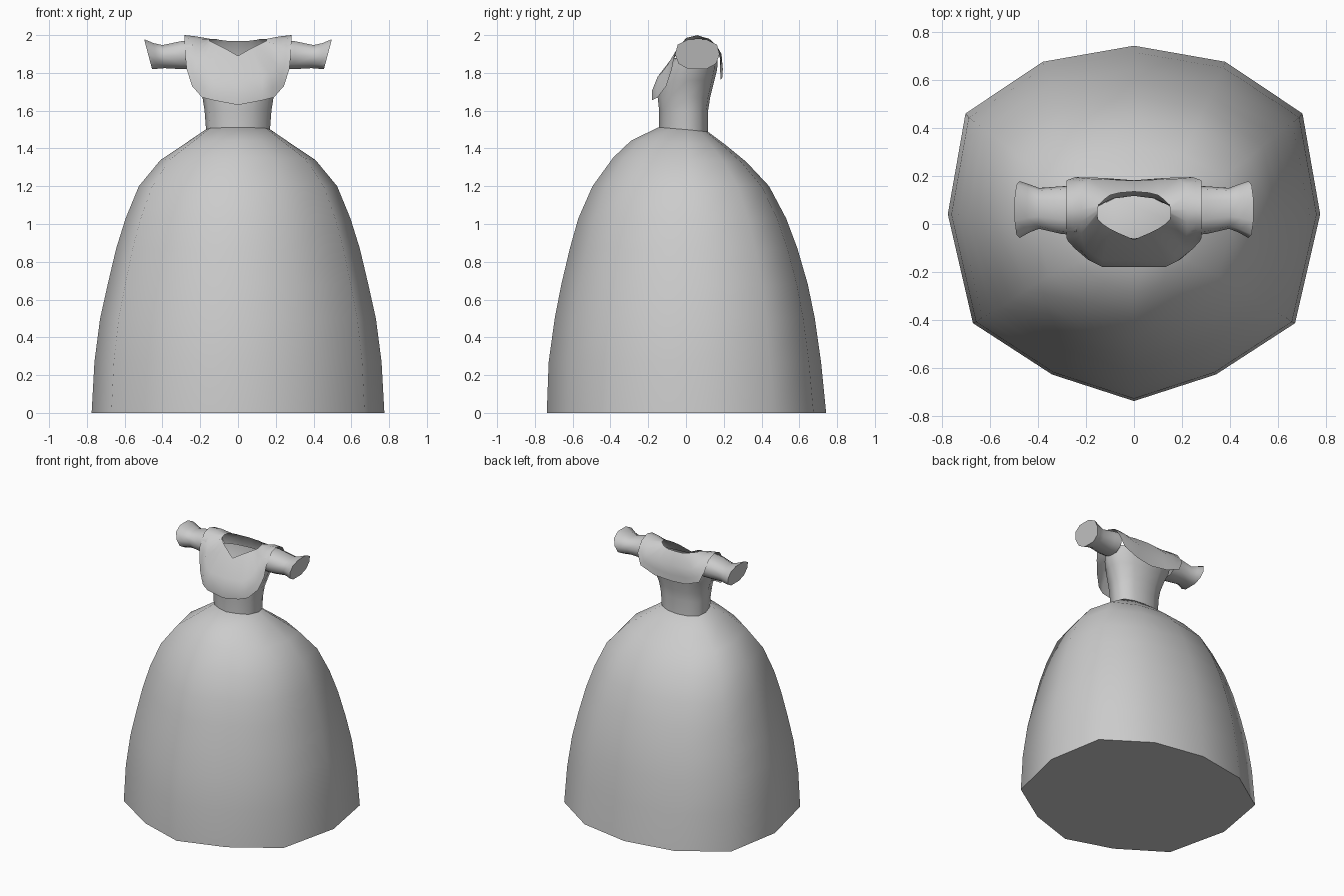
import bpy
import bmesh
import math

if "Cube" in bpy.data.objects:
    bpy.data.objects.remove(bpy.data.objects["Cube"])

# One plain cloth colour
cloth = bpy.data.materials.new("grey cloth")
cloth.use_nodes = True
GREY = (0.6, 0.6, 0.6, 1)
cloth.diffuse_color = GREY
cloth.node_tree.nodes["Principled BSDF"].inputs["Base Color"].default_value = GREY


def loft(name, rings, cap_start=False, cap_end=False):
    """Skin closed rings of equal length into one smooth part."""
    bm = bmesh.new()
    loops = [[bm.verts.new(p) for p in ring] for ring in rings]
    n = len(loops[0])
    for a, b in zip(loops, loops[1:]):
        for i in range(n):
            j = (i + 1) % n
            bm.faces.new((a[i], a[j], b[j], b[i]))
    if cap_start:
        bm.faces.new(loops[0][::-1])
    if cap_end:
        bm.faces.new(loops[-1])
    bmesh.ops.recalc_face_normals(bm, faces=bm.faces)
    mesh = bpy.data.meshes.new(name)
    bm.to_mesh(mesh)
    bm.free()
    mesh.materials.append(cloth)
    ob = bpy.data.objects.new(name, mesh)
    bpy.context.collection.objects.link(ob)
    bpy.ops.object.select_all(action='DESELECT')
    ob.select_set(True)
    bpy.context.view_layer.objects.active = ob
    bpy.ops.object.shade_smooth_by_angle(angle=math.radians(62))
    return ob


def mirrored(half):
    """Complete a ring from its +x half, front centre to back centre."""
    return half + [(-p[0], *p[1:]) for p in half[-2:0:-1]]


# Skirt: twelve-sided outline scaled by (z, half width, front, back)
outline = mirrored([(0, -1), (0.44, -0.85), (0.865, -0.56), (1, 0.055),
                    (0.905, 0.62), (0.49, 0.91), (0, 1)])
levels = [(0, 0.775, 0.737, 0.742), (0.27, 0.76, 0.727, 0.715),
          (0.5, 0.73, 0.695, 0.682), (0.68, 0.69, 0.66, 0.645),
          (0.87, 0.645, 0.615, 0.59), (1.03, 0.595, 0.57, 0.53),
          (1.2, 0.525, 0.495, 0.44), (1.34, 0.41, 0.385, 0.32),
          (1.43, 0.275, 0.29, 0.21), (1.5, 0.172, 0.145, 0.117)]


def scaled(z, w, f, b, tilt=0.0):
    return [(x * w, y * (f if y < 0 else b), z - tilt * y) for x, y in outline]


loft("skirt", [scaled(*lv, tilt=0.012 if lv[0] > 1.3 else 0) for lv in levels],
     cap_start=True, cap_end=True)

# Bodice: open tube from the waist up to the underside of the collar
bodice = [(1.485, 0.168, 0.142, 0.117), (1.6, 0.177, 0.142, 0.117),
          (1.67, 0.188, 0.15, 0.128), (1.76, 0.22, 0.135, 0.15),
          (1.82, 0.25, 0.10, 0.165), (1.88, 0.262, 0.06, 0.168)]
loft("bodice", [scaled(*lv) for lv in bodice])

# Off-the-shoulder collar: neckline, middle and hanging edge
neckline = [(0, -0.065, 1.89), (0.07, -0.035, 1.93), (0.10, -0.02, 1.945),
            (0.13, 0, 1.96), (0.15, 0.02, 1.97), (0.152, 0.04, 1.975),
            (0.152, 0.05, 1.98), (0.151, 0.065, 1.98), (0.147, 0.08, 1.98),
            (0.12, 0.105, 1.98), (0.10, 0.12, 1.975), (0.06, 0.13, 1.97),
            (0, 0.135, 1.97)]
middle = [(0, -0.15, 1.77), (0.13, -0.15, 1.78), (0.17, -0.13, 1.80),
          (0.205, -0.10, 1.84), (0.215, -0.07, 1.89), (0.22, -0.04, 1.94),
          (0.22, 0.01, 1.98), (0.22, 0.06, 1.993), (0.22, 0.12, 1.982),
          (0.215, 0.165, 1.94), (0.18, 0.188, 1.90), (0.10, 0.185, 1.89),
          (0, 0.18, 1.88)]
edge = [(0, -0.18, 1.63), (0.13, -0.18, 1.655), (0.19, -0.15, 1.67),
        (0.243, -0.105, 1.73), (0.272, -0.075, 1.82), (0.28, -0.06, 1.90),
        (0.283, 0, 1.985), (0.283, 0.06, 2.0), (0.282, 0.13, 1.975),
        (0.28, 0.182, 1.90), (0.245, 0.195, 1.82), (0.13, 0.192, 1.775),
        (0, 0.182, 1.762)]
# Row of fuller cloth just above the hanging edge
bust = [tuple(0.4 * m + 0.6 * e for m, e in zip(p, q)) for p, q in zip(middle, edge)]
bust = [(x, y - (0.012 if y < -0.12 else 0), z) for x, y, z in bust]
loft("collar", [mirrored(r) for r in (neckline, middle, bust, edge)])

# Short sleeves flaring at the cuff: (x top, x bottom, y front, y back, z bottom, z top)
sleeve = [(0.24, 0.24, -0.045, 0.16, 1.82, 1.975),
          (0.30, 0.30, -0.042, 0.157, 1.82, 1.968),
          (0.40, 0.39, -0.02, 0.15, 1.825, 1.947),
          (0.445, 0.425, -0.035, 0.165, 1.822, 1.957),
          (0.497, 0.455, -0.058, 0.178, 1.82, 1.978)]
section = [(0.3, 0), (0.08, 0.18), (0, 0.5), (0.06, 0.82), (0.3, 1),
           (0.7, 1), (0.94, 0.82), (1, 0.5), (0.92, 0.18), (0.7, 0)]
for side, s in (("left", 1), ("right", -1)):
    loft(side + "_sleeve",
         [[(s * (xb + (xt - xb) * v), yf + (yb - yf) * u, zb + (zt - zb) * v)
           for u, v in section] for xt, xb, yf, yb, zb, zt in sleeve],
         cap_end=True)
